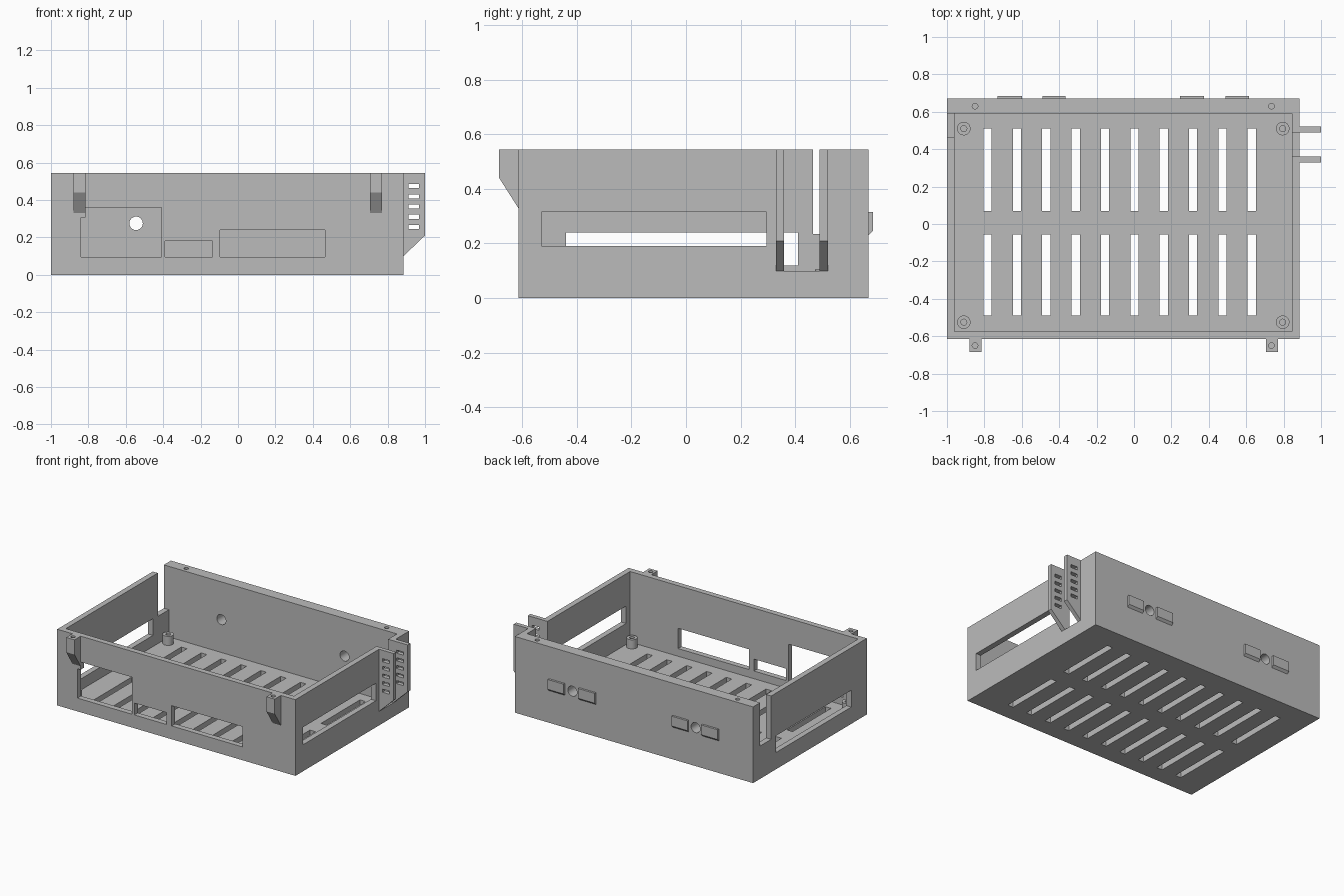
import bpy, bmesh, math
from mathutils import Matrix, Vector

if "Cube" in bpy.data.objects:
    bpy.data.objects.remove(bpy.data.objects["Cube"])

grey = bpy.data.materials.new("plastic grey")
grey.use_nodes = True
grey.diffuse_color = (0.5, 0.5, 0.5, 1)
grey.node_tree.nodes["Principled BSDF"].inputs["Base Color"].default_value = (0.5, 0.5, 0.5, 1)


def add_box(bm, x, y, z):
    size = Matrix.Diagonal((x[1] - x[0], y[1] - y[0], z[1] - z[0], 1))
    centre = Vector((sum(x) / 2, sum(y) / 2, sum(z) / 2))
    bmesh.ops.create_cube(bm, size=1, matrix=Matrix.Translation(centre) @ size)


def add_cyl(bm, centre, radius, height, axis="Z", sides=32):
    turn = Matrix.Rotation(math.pi / 2, 4, "X") if axis == "Y" else Matrix()
    bmesh.ops.create_cone(bm, cap_ends=True, segments=sides, radius1=radius, radius2=radius,
                          depth=height, matrix=Matrix.Translation(centre) @ turn)


def add_prism(bm, points, shift):
    face = bm.faces.new([bm.verts.new(p) for p in points])
    ext = bmesh.ops.extrude_face_region(bm, geom=[face])
    moved = [v for v in ext["geom"] if isinstance(v, bmesh.types.BMVert)]
    bmesh.ops.translate(bm, verts=moved, vec=shift)


def finish(bm, name):
    bmesh.ops.recalc_face_normals(bm, faces=bm.faces)
    mesh = bpy.data.meshes.new(name)
    bm.to_mesh(mesh)
    bm.free()
    mesh.materials.append(grey)
    obj = bpy.data.objects.new(name, mesh)
    bpy.context.collection.objects.link(obj)
    return obj


def cut(obj, bm):
    cutter = finish(bm, "cutter")
    cutter.hide_render = True
    mod = obj.modifiers.new("cut", "BOOLEAN")
    mod.operation, mod.solver, mod.object = "DIFFERENCE", "EXACT", cutter
    bpy.ops.object.select_all(action="DESELECT")
    bpy.context.view_layer.objects.active = obj
    obj.select_set(True)
    bpy.ops.object.modifier_apply(modifier=mod.name)
    bpy.data.objects.remove(cutter)


TOP = 0.545
FLOOR = 0.04
screw_x = (-0.85, 0.735)

# Open tray with a thicker back wall
bm = bmesh.new()
add_box(bm, (-1, 0.885), (-0.615, 0.67), (0, TOP))
case = finish(bm, "case")
bm = bmesh.new()
add_box(bm, (-0.96, 0.845), (-0.575, 0.59), (FLOOR, 0.7))
cut(case, bm)

# Vent slots in the floor
bm = bmesh.new()
for i in range(10):
    x = -0.783 + 0.157 * i
    for y in ((0.07, 0.51), (-0.49, -0.055)):
        add_box(bm, (x - 0.022, x + 0.022), y, (-0.1, 0.06))
# Front openings, the first with a stepped corner beside the clip
front = (-0.65, -0.55)
step = [(-0.84, 0.095), (-0.41, 0.095), (-0.41, 0.36), (-0.815, 0.36), (-0.815, 0.305), (-0.84, 0.305)]
add_prism(bm, [(x, front[0], z) for x, z in step], (0, 0.1, 0))
add_box(bm, (-0.39, -0.135), front, (0.095, 0.18))
add_box(bm, (-0.095, 0.465), front, (0.095, 0.24))
# Side openings and notches
add_box(bm, (0.8, 0.95), (-0.53, 0.295), (0.19, 0.315))
add_box(bm, (0.8, 0.95), (0.33, 0.52), (0.1, 0.7))
add_box(bm, (-1.05, -0.93), (-0.44, 0.41), (0.12, 0.24))
add_box(bm, (-1.05, -0.93), (0.465, 0.59), (0.235, 0.7))
# Back wall holes
for x in (-0.545, 0.43):
    add_cyl(bm, (x, 0.63, 0.275), 0.036, 0.2, "Y")
for x in screw_x:
    add_cyl(bm, (x, 0.63, TOP), 0.015, 0.2)
cut(case, bm)

# Standoffs with screw holes
for side, x in (("right", -0.91), ("left", 0.795)):
    for end, y in (("front", -0.525), ("back", 0.51)):
        bm = bmesh.new()
        add_cyl(bm, (x, y, 0.07), 0.036, 0.07)
        post = finish(bm, f"standoff_{end}_{side}")
        bm = bmesh.new()
        add_cyl(bm, (x, y, 0.1), 0.016, 0.1)
        cut(post, bm)

# Tapered screw lugs on the front
for name, x0, hole in (("right", -0.88, screw_x[0]), ("left", 0.705, screw_x[1])):
    bm = bmesh.new()
    side = [(-0.615, TOP), (-0.685, TOP), (-0.685, 0.44), (-0.615, 0.33)]
    add_prism(bm, [(x0, y, z) for y, z in side], (0.065, 0, 0))
    lug = finish(bm, "front_lug_" + name)
    bm = bmesh.new()
    add_cyl(bm, (hole, -0.65, TOP), 0.015, 0.2)
    cut(lug, bm)

# Slotted arms on the left side
for name, y in (("front", 0.33), ("back", 0.49)):
    bm = bmesh.new()
    side = [(0.845, 0.1), (0.885, 0.1), (1, 0.21), (1, TOP), (0.845, TOP)]
    add_prism(bm, [(x, y, z) for x, z in side], (0, 0.03, 0))
    arm = finish(bm, "cable_arm_" + name)
    bm = bmesh.new()
    for i in range(5):
        z = 0.256 + 0.0545 * i
        add_box(bm, (0.912, 0.967), (y - 0.05, y + 0.08), (z - 0.011, z + 0.011))
    cut(arm, bm)

# Small bevelled pads on the back
for i, (x0, x1) in enumerate(((-0.73, -0.6), (-0.49, -0.365), (0.245, 0.375), (0.49, 0.615))):
    bm = bmesh.new()
    side = [(0.665, 0.315), (0.685, 0.315), (0.685, 0.245), (0.67, 0.23), (0.665, 0.23)]
    add_prism(bm, [(x0, y, z) for y, z in side], (x1 - x0, 0, 0))
    finish(bm, f"back_pad_{i + 1}")

# Smooth round holes and posts, keep edges sharp
for obj in bpy.context.collection.objects:
    obj.select_set(obj.type == "MESH")
bpy.ops.object.shade_smooth_by_angle(angle=math.radians(30))
